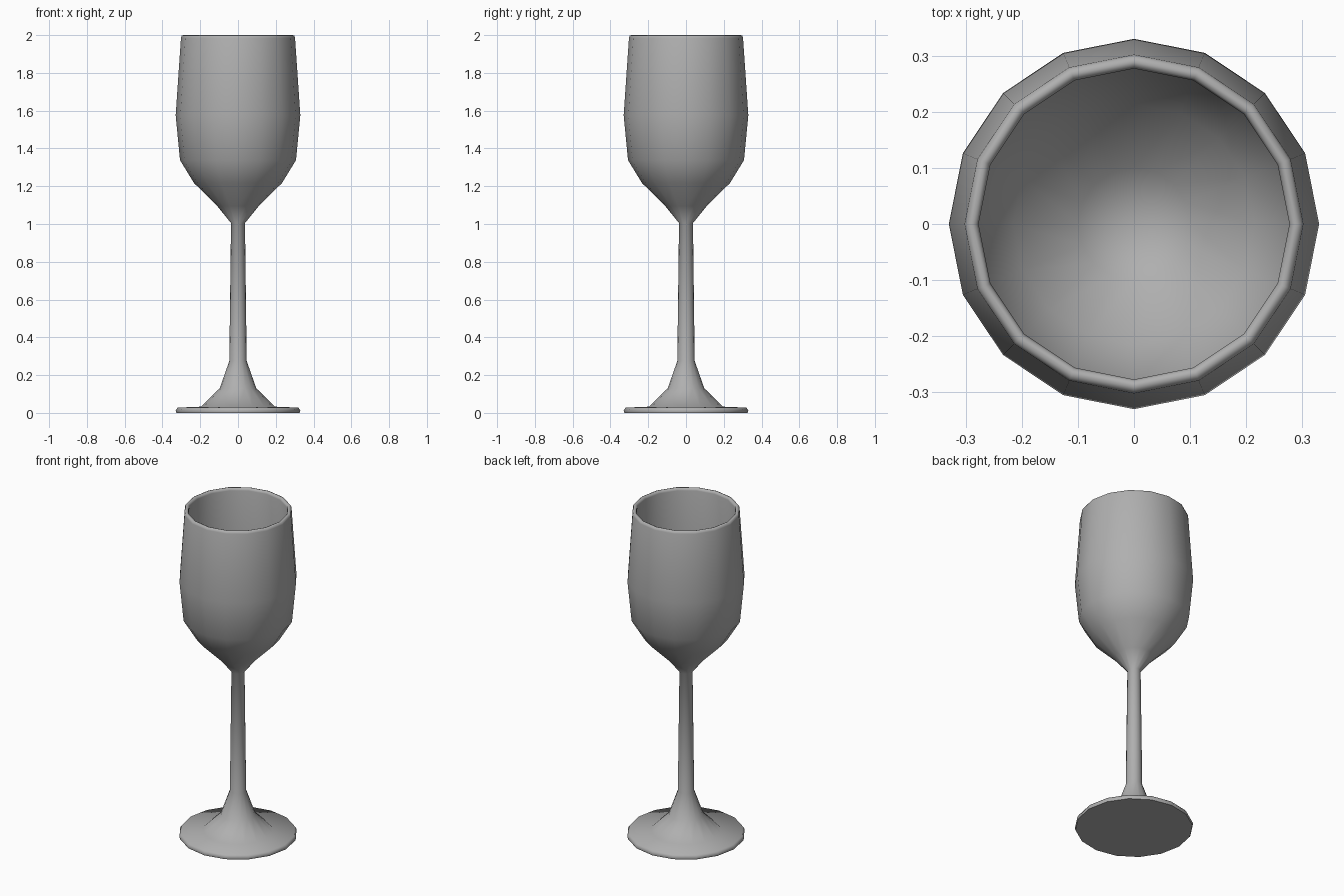
import bpy, bmesh, math

if "Cube" in bpy.data.objects:
    bpy.data.objects.remove(bpy.data.objects["Cube"])

SIDES = 16

def lathe(name, profile):
    """Spin an (r, z) profile about z; points with r = 0 become poles."""
    bm = bmesh.new()
    rings = []
    for r, z in profile:
        if r == 0:
            rings.append([bm.verts.new((0, 0, z))] * SIDES)
        else:
            rings.append([bm.verts.new((r * math.cos(2 * math.pi * i / SIDES),
                                        r * math.sin(2 * math.pi * i / SIDES), z))
                          for i in range(SIDES)])
    for a, b in zip(rings, rings[1:]):
        for i in range(SIDES):
            j = (i + 1) % SIDES
            bm.faces.new(list(dict.fromkeys((a[i], a[j], b[j], b[i]))))
    bmesh.ops.recalc_face_normals(bm, faces=bm.faces)
    mesh = bpy.data.meshes.new(name)
    bm.to_mesh(mesh)
    bm.free()
    obj = bpy.data.objects.new(name, mesh)
    bpy.context.collection.objects.link(obj)
    bpy.context.view_layer.objects.active = obj
    obj.select_set(True)
    bpy.ops.object.shade_smooth_by_angle(angle=math.radians(62))
    obj.select_set(False)
    return obj

# Foot disc and flared base
foot = [(0, 0), (0.326, 0), (0.33, 0.012), (0.32, 0.028), (0.195, 0.033), (0.097, 0.13)]
# Slender stem
stem = [(0.046, 0.275), (0.037, 1.005)]
# Outside of the bowl
bowl = [(0.11, 1.095), (0.233, 1.217), (0.307, 1.338), (0.33, 1.575), (0.302, 1.985)]
# Rounded rim
rim = [(0.298, 1.997), (0.289, 2.0), (0.281, 1.997)]
# Inside of the bowl
inside = [(0.277, 1.985), (0.305, 1.575), (0.283, 1.345), (0.215, 1.236), (0.1, 1.125), (0, 1.08)]

glass = lathe("wine_glass", foot + stem + bowl + rim + inside)

# Darker grey finish
grey = bpy.data.materials.new("dark_grey")
grey.diffuse_color = (0.43, 0.43, 0.43, 1)
grey.use_nodes = True
grey.node_tree.nodes["Principled BSDF"].inputs["Base Color"].default_value = grey.diffuse_color
glass.data.materials.append(grey)
